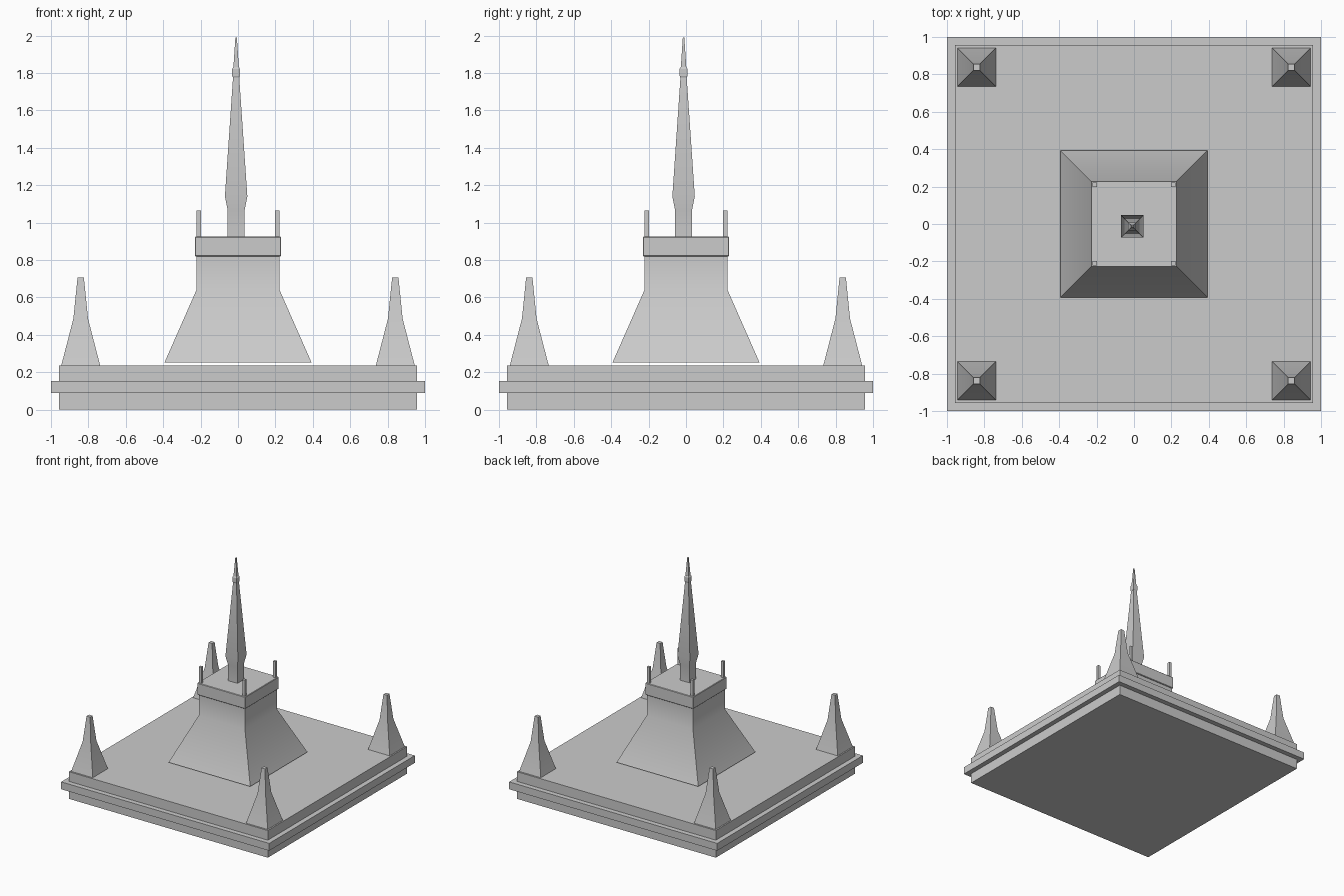
import bpy, bmesh

if "Cube" in bpy.data.objects:
    bpy.data.objects.remove(bpy.data.objects["Cube"])


def square_loft(name, profile, x=0.0, y=0.0, smooth=False, bevel=0.0):
    """Stack square rings given as (half width, z) and close both ends."""
    bm = bmesh.new()
    rings = []
    for h, z in profile:
        rings.append([bm.verts.new((x + sx * h, y + sy * h, z))
                      for sx, sy in ((-1, -1), (1, -1), (1, 1), (-1, 1))])
    for a, b in zip(rings, rings[1:]):
        for i in range(4):
            j = (i + 1) % 4
            bm.faces.new((a[i], a[j], b[j], b[i]))
    bm.faces.new(rings[0][::-1])
    bm.faces.new(rings[-1])
    mesh = bpy.data.meshes.new(name)
    bm.to_mesh(mesh)
    bm.free()
    ob = bpy.data.objects.new(name, mesh)
    bpy.context.collection.objects.link(ob)
    if bevel:
        mod = ob.modifiers.new("edge_bevel", 'BEVEL')
        mod.width = bevel
        mod.segments = 1
    if smooth:
        bpy.ops.object.select_all(action='DESELECT')
        ob.select_set(True)
        bpy.context.view_layer.objects.active = ob
        bpy.ops.object.shade_smooth_by_angle(angle=0.6)
    return ob


# Stepped base slabs
square_loft("base_plinth", [(0.957, 0.0), (0.957, 0.088)])
square_loft("base_ledge", [(1.0, 0.088), (1.0, 0.152)])
square_loft("base_deck", [(0.957, 0.152), (0.957, 0.236)])

# Flared tower body, floating slightly above the deck, and its cap
square_loft("tower_body", [(0.393, 0.252), (0.222, 0.64), (0.222, 0.825)], smooth=True)
square_loft("tower_cap", [(0.231, 0.82), (0.231, 0.925)], bevel=0.004)

# Corner pinnacles on the deck and posts on the cap
for sx, front_back in ((-1, "left"), (1, "right")):
    for sy, side in ((-1, "front"), (1, "back")):
        square_loft(f"pinnacle_{side}_{front_back}",
                    [(0.104, 0.236), (0.039, 0.487), (0.017, 0.706)],
                    sx * 0.841, sy * 0.838, smooth=True)
        square_loft(f"post_{side}_{front_back}",
                    [(0.012, 0.92), (0.012, 1.065)], sx * 0.209, sy * 0.21)

# Central spire: shaft, collar and needle
cx, cy = -0.01, -0.013
square_loft("spire_shaft", [(0.045, 0.92), (0.045, 1.065), (0.06, 1.14), (0.016, 1.785)],
            cx, cy, smooth=True)
square_loft("spire_collar", [(0.017, 1.775), (0.021, 1.785), (0.021, 1.822), (0.015, 1.832)],
            cx, cy)
square_loft("spire_needle", [(0.015, 1.825), (0.004, 1.99)], cx, cy)
